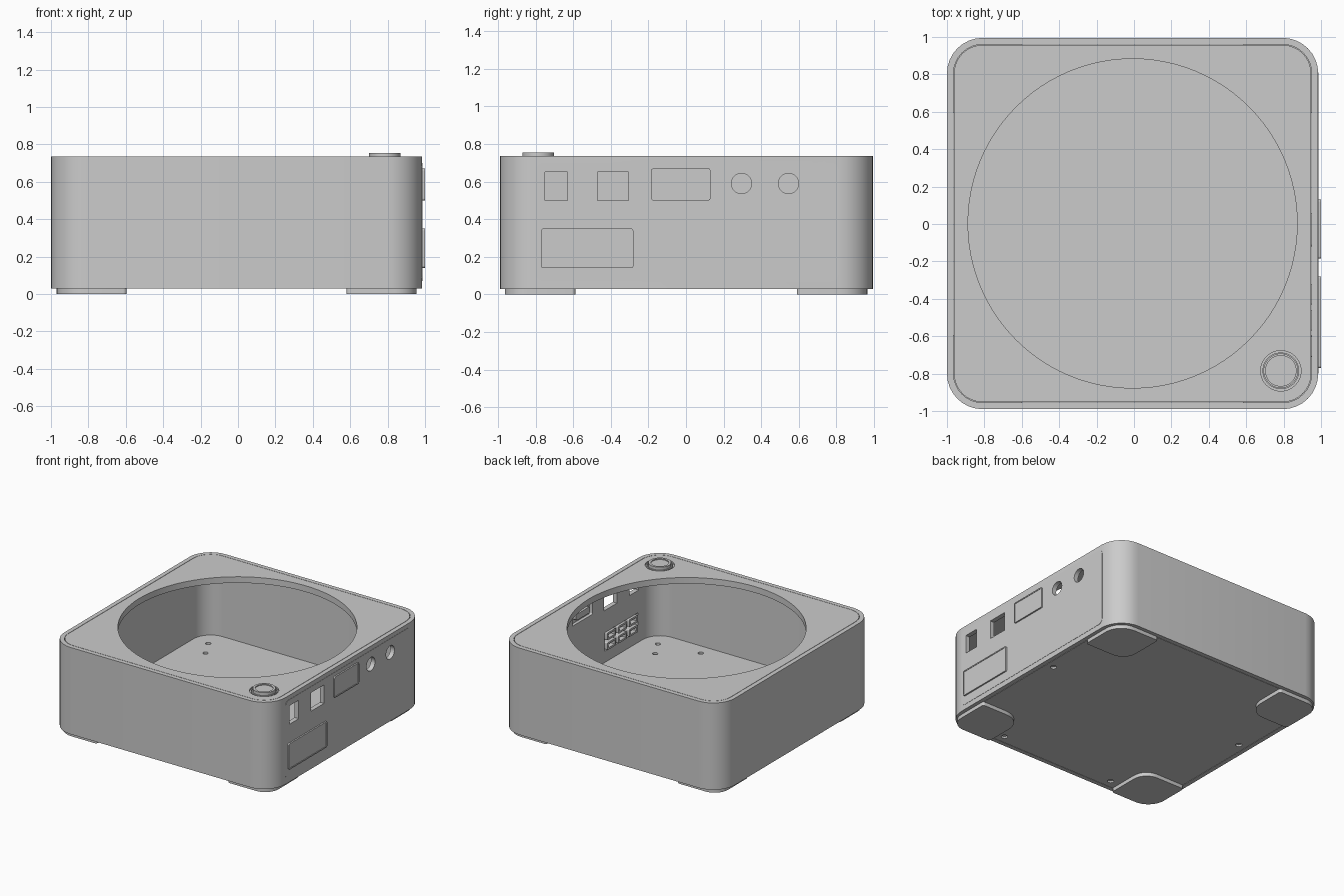
import bpy, bmesh, math
from mathutils import Vector

cube = bpy.data.objects.get("Cube")
if cube:
    bpy.data.objects.remove(cube, do_unlink=True)

grey = bpy.data.materials.new("light_grey")
grey.use_nodes = True
COLOR = (0.6, 0.6, 0.6, 1)
grey.diffuse_color = COLOR
grey.node_tree.nodes["Principled BSDF"].inputs["Base Color"].default_value = COLOR


def rounded_rect(u0, u1, v0, v1, radii, steps=8):
    """Counter-clockwise outline; radii start at the low corner."""
    if not isinstance(radii, (list, tuple)):
        radii = [radii] * 4
    corners = [(u0, v0, 1, 1), (u1, v0, -1, 1), (u1, v1, -1, -1), (u0, v1, 1, -1)]
    points = []
    for i, ((u, v, su, sv), r) in enumerate(zip(corners, radii)):
        if r == 0:
            points.append((u, v))
            continue
        for k in range(steps + 1):
            a = math.pi + (i + k / steps) * math.pi / 2
            points.append((u + su * r + r * math.cos(a), v + sv * r + r * math.sin(a)))
    return points


def circle(u, v, r, count=48):
    return [(u + r * math.cos(2 * math.pi * k / count),
             v + r * math.sin(2 * math.pi * k / count)) for k in range(count)]


def finish(obj):
    mesh = obj.data
    for poly in mesh.polygons:
        poly.use_smooth = True
    mesh.set_sharp_from_angle(angle=math.radians(30))


def prism(name, outline, low, high, axis="z"):
    """Extrude an outline along z, or along x with the outline in y and z."""
    place = (lambda u, v, w: (u, v, w)) if axis == "z" else (lambda u, v, w: (w, u, v))
    bm = bmesh.new()
    face = bm.faces.new([bm.verts.new(place(u, v, low)) for u, v in outline])
    grown = bmesh.ops.extrude_face_region(bm, geom=[face])
    moved = [g for g in grown["geom"] if isinstance(g, bmesh.types.BMVert)]
    bmesh.ops.translate(bm, verts=moved, vec=Vector(place(0, 0, high - low)))
    bmesh.ops.recalc_face_normals(bm, faces=bm.faces)
    mesh = bpy.data.meshes.new(name)
    bm.to_mesh(mesh)
    bm.free()
    mesh.materials.append(grey)
    obj = bpy.data.objects.new(name, mesh)
    bpy.context.collection.objects.link(obj)
    finish(obj)
    return obj


def cut(obj, cutters):
    """Subtract every cutter from the part and remove the cutters."""
    for cutter in cutters:
        cutter.hide_render = True
        mod = obj.modifiers.new("cut", "BOOLEAN")
        mod.operation, mod.solver, mod.object = "DIFFERENCE", "EXACT", cutter
    graph = bpy.context.evaluated_depsgraph_get()
    graph.update()
    mesh = bpy.data.meshes.new_from_object(obj.evaluated_get(graph))
    obj.modifiers.clear()
    obj.data = mesh
    for cutter in cutters:
        bpy.data.objects.remove(cutter, do_unlink=True)
    finish(obj)


# Overall body
X0, X1, Y0, Y1 = -1.0, 0.985, -0.99, 0.995
BOTTOM, TOP, WALL, RADIUS = 0.03, 0.735, 0.035, 0.19
MID = (X0 + X1) / 2


def body_outline(inset):
    return rounded_rect(X0 + inset, X1 - inset, Y0 + inset, Y1 - inset, RADIUS - inset)


# Port openings on the right wall, outlined in y and z
openings = [
    rounded_rect(-0.75, -0.63, 0.5, 0.65, 0),
    rounded_rect(-0.47, -0.305, 0.5, 0.65, 0),
    circle(0.295, 0.59, 0.054),
    circle(0.545, 0.59, 0.054),
]
covers = {"upper_port_cover": (-0.185, 0.13, 0.5, 0.67),
          "lower_port_cover": (-0.77, -0.28, 0.14, 0.35)}


def opening_cutters():
    return [prism("opening_cutter", o, 0.9, 1.05, "x") for o in openings]


# Outer shell with port openings
shell = prism("outer_shell", body_outline(0), BOTTOM, TOP)
cut(shell, [prism("cavity_cutter", body_outline(WALL), 0, 1)] + opening_cutters()
    + [prism("pocket_cutter", rounded_rect(a + 0.03, b - 0.03, c + 0.03, d - 0.03, 0.01),
             0.9, 0.975, "x") for a, b, c, d in covers.values()])

# Port panel
panel = prism("port_panel", rounded_rect(-0.8, 0.81, 0.07, 0.7, 0.04), X1 - 0.002, X1 + 0.002, "x")
cut(panel, opening_cutters())

# Raised port covers with a fine rim
for name, (a, b, c, d) in covers.items():
    cover = prism(name, rounded_rect(a, b, c, d, 0.012), X1 - 0.003, 0.999, "x")
    rim = 0.009
    cut(cover, [prism("rim_cutter", rounded_rect(a + rim, b - rim, c + rim, d - rim, 0.006),
                      0.995, 1.05, "x")])

# Port sockets on the inner side of the right wall
for col in range(3):
    for row in range(2):
        y, z = -0.71 + col * 0.14, 0.18 + row * 0.08
        socket = prism("inner_socket", rounded_rect(y, y + 0.11, z, z + 0.06, 0.008), 0.93, 0.976, "x")
        cut(socket, [prism("socket_cutter", rounded_rect(y + 0.015, y + 0.095, z + 0.015, z + 0.045, 0),
                           0.9, 0.965, "x")])
bar = prism("inner_video_socket", rounded_rect(-0.12, 0.06, 0.56, 0.61, 0.015), 0.945, 0.976, "x")

# Lid with the large round opening and a button recess
BX, BY = 0.785, -0.785
lid = prism("lid", body_outline(WALL + 0.003), TOP - 0.05, TOP)
cut(lid, [prism("lid_cutter", circle(MID, 0.003, 0.88, 96), 0.5, 1),
          prism("button_cutter", circle(BX, BY, 0.108), TOP - 0.012, 1)])

# Power button
ring = prism("button_ring", circle(BX, BY, 0.098), TOP - 0.02, TOP)
cut(ring, [prism("ring_cutter", circle(BX, BY, 0.09), 0.5, 1)])
button = prism("button", circle(BX, BY, 0.084), TOP - 0.03, 0.755)
cut(button, [prism("dish_cutter", circle(BX, BY, 0.066), 0.747, 1)])

# Base plate with screw holes above and below
base = prism("base_plate", body_outline(WALL + 0.003), BOTTOM, 0.08)
holes = []
for side in (-1, 1):
    for x, y in ((0.89, 0.13), (0.51, -0.885)):
        holes.append(prism("screw_cutter", circle(MID + side * x, y, 0.024, 16), 0, 0.045))
    for x, y in ((0.82, 0.8), (0.74, 0.65), (0.82, -0.8), (0.74, -0.65), (0.47, -0.85)):
        holes.append(prism("floor_cutter", circle(MID + side * x, y, 0.02, 16), 0.055, 0.2))
cut(base, holes)

# Corner feet, rounded most at the outer and inner corners
SIZE = 0.375
for sx in (-1, 1):
    for sy in (-1, 1):
        x = X0 + 0.03 if sx < 0 else X1 - 0.03 - SIZE
        y = Y0 + 0.027 if sy < 0 else Y1 - 0.03 - SIZE
        radii = [0.15, 0.02, 0.12, 0.02] if sx == sy else [0.02, 0.15, 0.02, 0.12]
        if sx > 0:
            radii = radii[2:] + radii[:2]
        name = ("front" if sy < 0 else "back") + ("_right" if sx < 0 else "_left") + "_foot"
        prism(name, rounded_rect(x, x + SIZE, y, y + SIZE, radii), 0, BOTTOM + 0.005)
